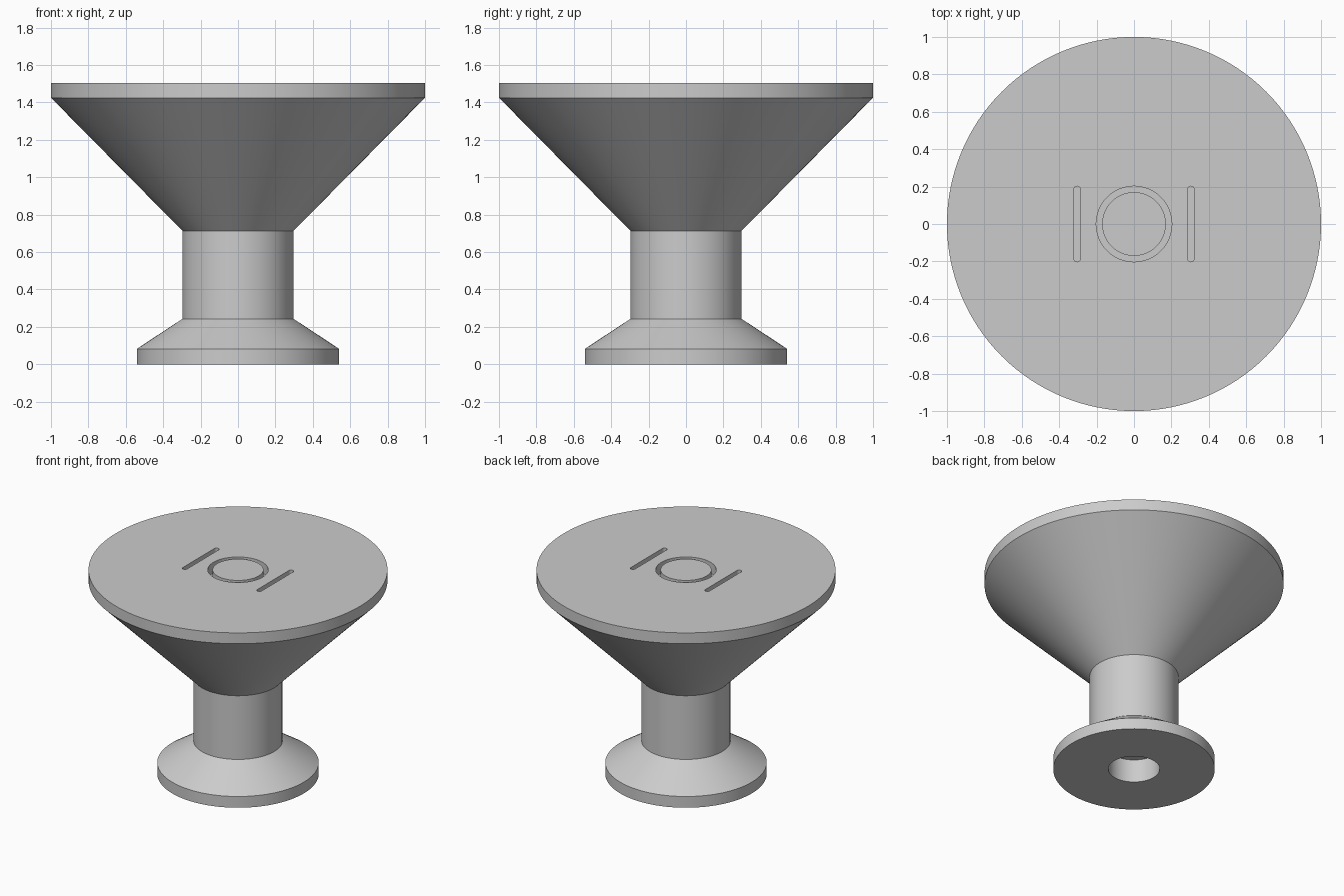
import bpy, bmesh, math
from mathutils import Vector

cube = bpy.data.objects.get("Cube")
if cube:
    bpy.data.objects.remove(cube, do_unlink=True)

SEGMENTS = 128
TOP = 1.505
GROOVE_DEPTH = 0.08
BORE_DEPTH = 0.17

grey = bpy.data.materials.new("plain grey")
grey.use_nodes = True
colour = (0.6, 0.6, 0.6, 1)
grey.diffuse_color = colour
grey.node_tree.nodes["Principled BSDF"].inputs["Base Color"].default_value = colour


def make_object(name, bm):
    bmesh.ops.recalc_face_normals(bm, faces=bm.faces)
    mesh = bpy.data.meshes.new(name)
    bm.to_mesh(mesh)
    bm.free()
    mesh.materials.append(grey)
    obj = bpy.data.objects.new(name, mesh)
    bpy.context.collection.objects.link(obj)
    return obj


def lathe(name, profile):
    """Spin a radius/height profile around the z axis."""
    bm = bmesh.new()
    verts = [bm.verts.new((r, 0, z)) for r, z in profile]
    edges = [bm.edges.new(pair) for pair in zip(verts, verts[1:])]
    bmesh.ops.spin(bm, geom=verts + edges, cent=(0, 0, 0), axis=(0, 0, 1),
                   angle=math.tau, steps=SEGMENTS, use_merge=False)
    bmesh.ops.remove_doubles(bm, verts=bm.verts, dist=1e-4)
    return make_object(name, bm)


def slot_cutter(name, x, half_length, radius, depth):
    """Round-ended bar along y that reaches just above the top face."""
    bm = bmesh.new()
    outline = []
    for side in (1, -1):
        for i in range(13):
            a = math.pi * i / 12
            outline.append(bm.verts.new((x + side * radius * math.cos(a),
                                         side * (half_length - radius + radius * math.sin(a)),
                                         TOP - depth)))
    face = bm.faces.new(outline)
    lid = bmesh.ops.extrude_face_region(bm, geom=[face])["geom"]
    bmesh.ops.translate(bm, verts=[v for v in lid if isinstance(v, bmesh.types.BMVert)],
                        vec=Vector((0, 0, depth + 0.05)))
    cutter = make_object(name, bm)
    cutter.hide_render = True
    return cutter


# Flared body: blind bore below, foot, neck, cone, rim and ring groove on top
body = lathe("flared_pedestal", [
    (0, BORE_DEPTH), (0.172, BORE_DEPTH), (0.172, 0),
    (0.54, 0), (0.54, 0.083), (0.297, 0.243),
    (0.297, 0.713), (1, 1.425), (1, TOP),
    (0.202, TOP), (0.202, TOP - GROOVE_DEPTH),
    (0.17, TOP - GROOVE_DEPTH), (0.17, TOP), (0, TOP),
])

# Two straight slots beside the ring groove
bpy.context.view_layer.objects.active = body
body.select_set(True)
for name, x in (("left_slot_cutter", 0.304), ("right_slot_cutter", -0.304)):
    cutter = slot_cutter(name, x, 0.202, 0.018, GROOVE_DEPTH)
    mod = body.modifiers.new(name, "BOOLEAN")
    mod.operation = "DIFFERENCE"
    mod.solver = "EXACT"
    mod.object = cutter
    bpy.ops.object.modifier_apply(modifier=mod.name)
    bpy.data.objects.remove(cutter, do_unlink=True)

bpy.ops.object.shade_smooth_by_angle(angle=math.radians(25))
